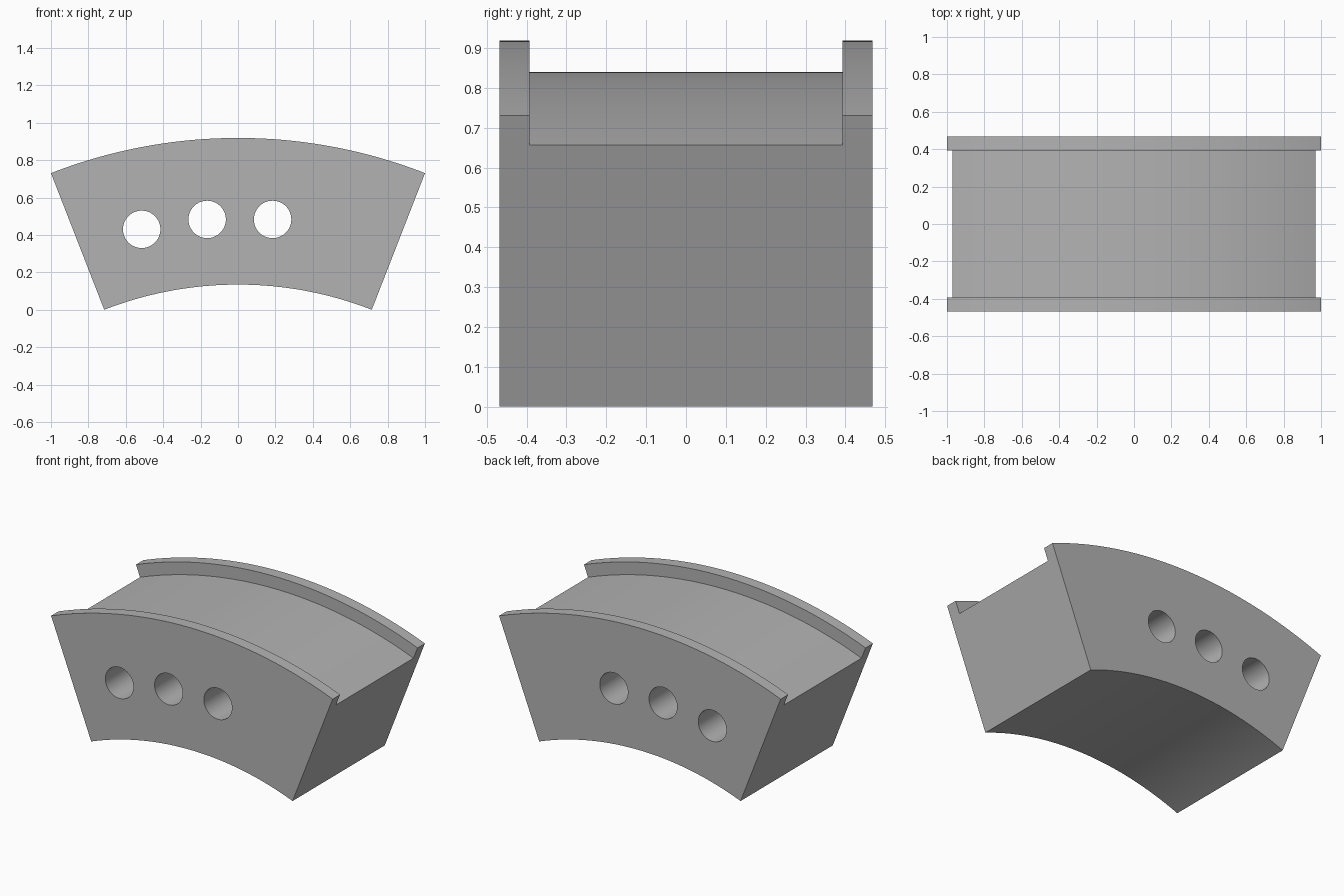
import bpy, bmesh, math
from mathutils import Matrix, Vector

cube = bpy.data.objects.get("Cube")
if cube:
    bpy.data.objects.remove(cube, do_unlink=True)

INNER, GROOVE, OUTER = 1.969, 2.674, 2.753   # radii of the arc surfaces
CENTRE = Vector((0, 0, -1.8345))             # centre of the arc
HALF_ANGLE = math.asin(1 / OUTER)
HALF_WIDTH, GROOVE_HALF = 0.468, 0.393
STEPS = 64

grey = bpy.data.materials.new("plain grey")
grey.use_nodes = True
grey.diffuse_color = (0.45, 0.45, 0.45, 1)
grey.node_tree.nodes["Principled BSDF"].inputs["Base Color"].default_value = grey.diffuse_color


def make_object(name, bm):
    bmesh.ops.recalc_face_normals(bm, faces=bm.faces)
    mesh = bpy.data.meshes.new(name)
    bm.to_mesh(mesh)
    bm.free()
    mesh.materials.append(grey)
    obj = bpy.data.objects.new(name, mesh)
    bpy.context.collection.objects.link(obj)
    return obj


# Arched block: a U-shaped section swept around the arc centre
half = [(HALF_WIDTH, INNER), (HALF_WIDTH, OUTER), (GROOVE_HALF, OUTER), (GROOVE_HALF, GROOVE)]
section = half + [(-y, r) for y, r in reversed(half)]
bm = bmesh.new()
tilt = Matrix.Rotation(-HALF_ANGLE, 3, 'Y')
verts = [bm.verts.new(CENTRE + tilt @ Vector((0, y, r))) for y, r in section]
edges = [bm.edges.new((v, verts[i - 1])) for i, v in enumerate(verts)]
bmesh.ops.spin(bm, geom=verts + edges, cent=CENTRE, axis=(0, 1, 0),
               angle=2 * HALF_ANGLE, steps=STEPS)
# Flat end caps
bmesh.ops.holes_fill(bm, edges=[e for e in bm.edges if e.is_boundary], sides=0)
# Merge the strips of each flat side wall into one face
for side in (-HALF_WIDTH, HALF_WIDTH):
    wall = [f for f in bm.faces if all(abs(v.co.y - side) < 1e-4 for v in f.verts)]
    bmesh.ops.dissolve_faces(bm, faces=wall)
block = make_object("arched_block", bm)

# Three round holes through the block
bm = bmesh.new()
for x, z in ((-0.515, 0.43), (-0.165, 0.483), (0.185, 0.483)):
    place = Matrix.Translation((x, 0, z)) @ Matrix.Rotation(math.pi / 2, 4, 'X')
    bmesh.ops.create_cone(bm, cap_ends=True, segments=64, radius1=0.1, radius2=0.1,
                          depth=1.2, matrix=place)
cutter = make_object("hole_cutter", bm)
cutter.hide_render = True

cut = block.modifiers.new("holes", 'BOOLEAN')
cut.operation = 'DIFFERENCE'
cut.solver = 'EXACT'
cut.object = cutter

bpy.ops.object.select_all(action='DESELECT')
block.select_set(True)
bpy.context.view_layer.objects.active = block
bpy.ops.object.modifier_apply(modifier=cut.name)
bpy.data.objects.remove(cutter, do_unlink=True)
bpy.ops.object.shade_smooth_by_angle(angle=math.radians(30))
